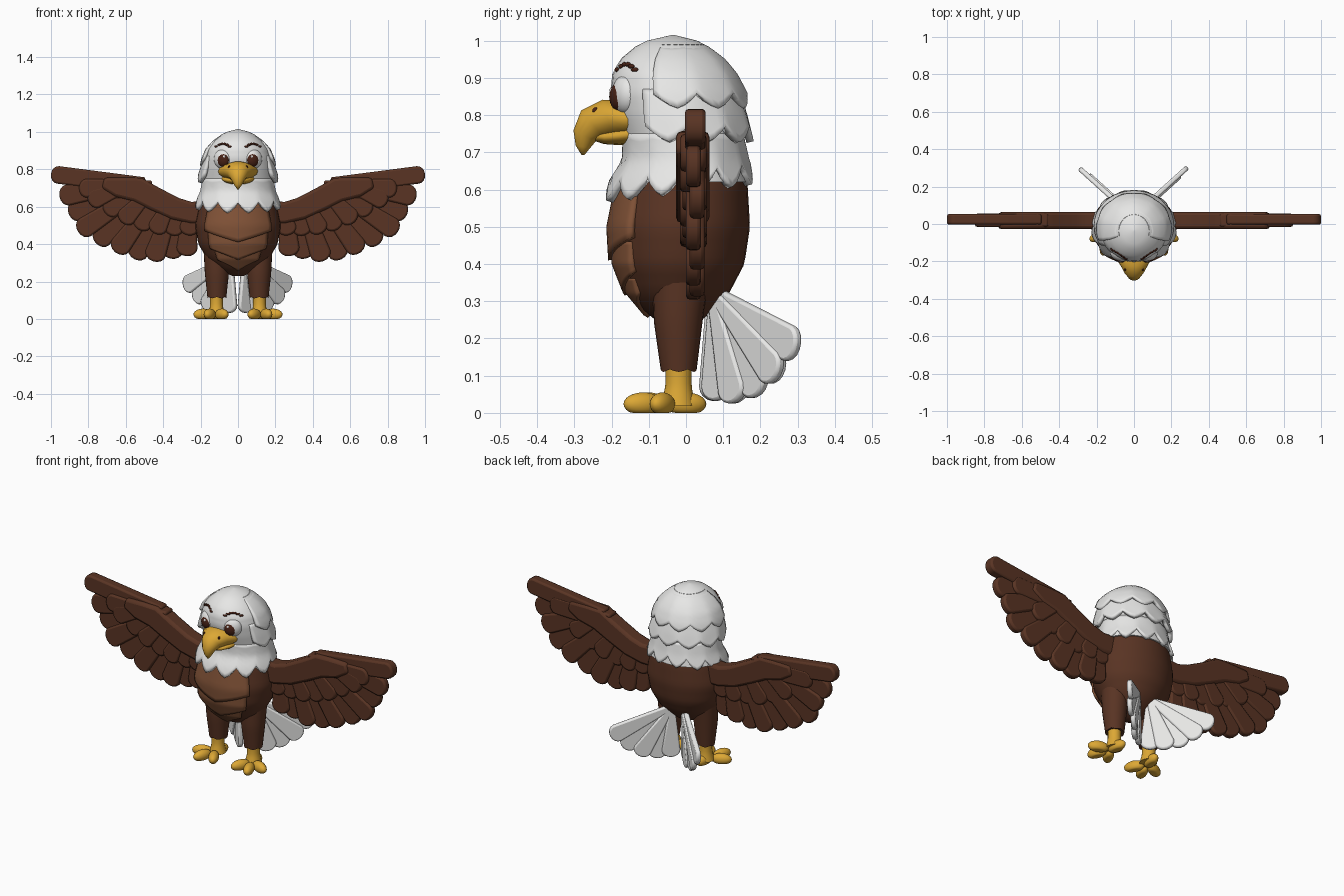
import bpy, bmesh
from math import sin, cos, radians, pi
from mathutils import Vector, Matrix

cube = bpy.data.objects.get("Cube")
if cube:
    bpy.data.objects.remove(cube, do_unlink=True)


def material(name, rgb):
    m = bpy.data.materials.new(name)
    m.use_nodes = True
    m.diffuse_color = (*rgb, 1)
    m.node_tree.nodes["Principled BSDF"].inputs["Base Color"].default_value = (*rgb, 1)
    return m


WHITE = material("white feathers", (.82, .82, .81))
BROWN = material("brown feathers", (.10, .034, .017))
TAN = material("chest brown", (.22, .085, .038))
YELLOW = material("yellow", (.72, .39, .035))
DARK = material("eye brown", (.065, .016, .008))


def finish(bm, name, mat, angle=40):
    me = bpy.data.meshes.new(name)
    bm.to_mesh(me)
    bm.free()
    me.materials.append(mat)
    ob = bpy.data.objects.new(name, me)
    bpy.context.collection.objects.link(ob)
    bpy.ops.object.select_all(action="DESELECT")
    ob.select_set(True)
    bpy.context.view_layer.objects.active = ob
    bpy.ops.object.shade_smooth_by_angle(angle=radians(angle))
    return ob


def surf(prof, z, a, off=0, cx=0):
    """Point on a stack of ellipses (z, half width, front y, back y); angle 0 is the front."""
    z = max(min(z, prof[0][0]), prof[-1][0])
    for p, q in zip(prof, prof[1:]):
        if p[0] >= z >= q[0]:
            t = (p[0] - z) / (p[0] - q[0])
            rx, yf, yb = [p[i] + (q[i] - p[i]) * t for i in (1, 2, 3)]
            break
    return Vector((cx + (rx + off) * sin(a), (yf + yb) / 2 - ((yb - yf) / 2 + off) * cos(a), z))


def shell(name, prof, mat, top, bottom, span=(0, 360), n=32, rows=16, off=(0, 0), cx=0, thick=0):
    """Skin over a profile, from height top(a) down to bottom(a)."""
    bm = bmesh.new()
    closed = span[1] - span[0] == 360
    cols = n if closed else n + 1
    grid = []
    for v in range(rows + 1):
        t = v / rows
        row = []
        for u in range(cols):
            deg = span[0] + (span[1] - span[0]) * u / n
            z = top + (bottom(deg, u) - top) * t
            row.append(bm.verts.new(surf(prof, z, radians(deg), off[0] + (off[1] - off[0]) * t, cx)))
        grid.append(row)
    for a, b in zip(grid, grid[1:]):
        for u in range(n):
            w = (u + 1) % cols
            bm.faces.new((a[u], b[u], b[w], a[w]))
    if closed and not thick:
        bm.faces.new(grid[0])
        bm.faces.new(grid[-1][::-1])
    ob = finish(bm, name, mat)
    if thick:
        mod = ob.modifiers.new("thickness", "SOLIDIFY")
        mod.thickness, mod.offset = thick, -1
    return ob


def teeth(low, high, period):
    """Zigzag edge repeating every few columns, with the valley on column zero."""
    return lambda deg, u: low + (high - low) * abs((u % period) / period * 2 - 1) ** 1.4


def plate(name, outline, origin, u, normal, thick, mat, bevel=.01):
    """Flat bevelled slab from a 2D outline."""
    u, normal = u.normalized(), normal.normalized()
    v = normal.cross(u)
    bm = bmesh.new()
    vs = [bm.verts.new(origin + u * a + v * b - normal * thick / 2) for a, b in outline]
    face = bm.faces.new(vs)
    ext = bmesh.ops.extrude_face_region(bm, geom=[face])["geom"]
    bmesh.ops.translate(bm, vec=normal * thick, verts=[g for g in ext if isinstance(g, bmesh.types.BMVert)])
    bmesh.ops.recalc_face_normals(bm, faces=bm.faces)
    ob = finish(bm, name, mat)
    mod = ob.modifiers.new("soft edge", "BEVEL")
    mod.width, mod.segments, mod.limit_method = bevel, 2, "ANGLE"
    mod.angle_limit = radians(50)
    return ob


def feather(name, base, tip, normal, half, thick, mat, root=.6, bevel=.01):
    base, tip = Vector(base), Vector(tip)
    length = (tip - base).length
    arc = [radians(-90 + 180 * i / 8) for i in range(9)]
    outline = [(0, -half * root)]
    outline += [(length - half * .8 + half * .8 * cos(a), half * sin(a)) for a in arc]
    outline += [(0, half * root)]
    return plate(name, outline, base, tip - base, Vector(normal), thick, mat, bevel)


def ball(name, loc, scale, mat, turn=0, floor=None):
    bm = bmesh.new()
    m = Matrix.Translation(loc) @ Matrix.Rotation(radians(turn), 4, "Z") @ Matrix.Diagonal((*scale, 1))
    bmesh.ops.create_uvsphere(bm, u_segments=20, v_segments=12, radius=1, matrix=m)
    if floor is not None:
        for v in bm.verts:
            v.co.z = max(v.co.z, floor)
    return finish(bm, name, mat)


def beak(name, rings):
    """Hooked loft; each ring is (y, z, half width, half height, downward tilt)."""
    bm = bmesh.new()
    n, loops = 18, []
    for y, z, rx, rz, tilt in rings:
        up = Vector((0, -sin(radians(tilt)), cos(radians(tilt))))
        angs = [2 * pi * i / n for i in range(n)]
        loops.append([bm.verts.new(Vector((rx * cos(a), y, z)) + up * rz * sin(a)) for a in angs])
    for a, b in zip(loops, loops[1:]):
        for i in range(n):
            bm.faces.new((a[i], a[(i + 1) % n], b[(i + 1) % n], b[i]))
    bm.faces.new(loops[0])
    bm.faces.new(loops[-1])
    bmesh.ops.recalc_face_normals(bm, faces=bm.faces)
    return finish(bm, name, YELLOW, 60)


# Body and overlapping chest feathers
body = [(.70, .17, -.15, .14), (.62, .205, -.185, .165), (.5, .23, -.203, .172), (.4, .212, -.192, .157),
        (.32, .165, -.155, .115), (.26, .1, -.1, .06), (.23, .03, -.04, 0)]
shell("body", body, BROWN, .70, lambda d, u: .23, rows=20)
for i, (top, low, half, lift) in enumerate([(.36, .255, 40, .012), (.46, .315, 45, .014), (.64, .41, 48, .016)]):
    shell(f"chest_layer_{i + 1}", body, TAN, top, lambda d, u: low + .06 * abs(d) / half,
          (-half, half), 16, 10, (.004, lift), thick=.02)

# Head with layered nape feathers and a ragged collar
head = [(1.015, .004, -.04, -.03), (1.005, .05, -.095, .02), (.985, .09, -.135, .06), (.95, .133, -.177, .1),
        (.91, .164, -.198, .127), (.86, .18, -.203, .145), (.80, .187, -.19, .152), (.74, .19, -.17, .155),
        (.68, .195, -.165, .16), (.62, .215, -.197, .172), (.56, .225, -.212, .175)]
shell("head", head, WHITE, 1.015, lambda d, u: .62, rows=26)
shell("crown_feathers", head, WHITE, .99, teeth(.82, .86, 6), (72, 288), 36, 10, (0, .02), thick=.018)
shell("nape_feathers", head, WHITE, .87, teeth(.73, .77, 6), (60, 300), 42, 8, (0, .026), thick=.02)
shell("collar", head, WHITE, .75, lambda d, u: teeth(.57, .625, 6)(d, u) + .045 * (1 - cos(radians(d))) / 2,
      n=72, rows=8, off=(0, .012), thick=.02)

# Beak
beak("upper_beak", [(-.13, .79, .112, .045, 0), (-.17, .79, .104, .05, 5), (-.21, .79, .08, .054, 15),
                    (-.25, .775, .055, .05, 40), (-.272, .745, .036, .034, 65), (-.277, .715, .02, .02, 80),
                    (-.277, .693, .004, .004, 85)])
beak("lower_beak", [(-.13, .755, .095, .035, 0), (-.18, .745, .08, .026, 0), (-.22, .74, .055, .018, 0),
                    (-.25, .742, .02, .01, 0)])

for side, s in (("left", 1), ("right", -1)):
    # Face details
    ball(side + "_eye", (s * .082, -.163, .855), (.05, .034, .052), WHITE, s * 28)
    ball(side + "_pupil", (s * .08, -.182, .85), (.034, .022, .037), DARK, s * 24)
    ball(side + "_eye_glint", (s * .075, -.2, .867), (.008, .005, .008), WHITE, s * 20)
    ball(side + "_nostril", (s * .047, -.243, .812), (.006, .009, .009), DARK, s * 20)
    for i in range(6):
        a = 17 + 6.5 * i
        p = surf(head, .917 + .02 * sin(pi * (i + .5) / 6), radians(a), .001)
        ball(f"{side}_brow_{i + 1}", (s * p.x, p.y, p.z), (.012, .005, .006), DARK, s * a)

    # Leg and foot
    leg = [(.36, .07, -.09, .06), (.25, .065, -.087, .045), (.11, .05, -.067, .028)]
    shell(side + "_leg", leg, BROWN, .36, teeth(.11, .117, 4), n=24, rows=8, cx=s * .113)
    shank = [(.14, .034, -.055, .015), (.07, .034, -.055, .015), (.02, .045, -.07, .025)]
    shell(side + "_shank", shank, YELLOW, .14, lambda d, u: .02, n=16, rows=6, cx=s * .115)
    for i, (ang, reach) in enumerate([(-28, .075), (20, .085), (66, .07), (190, .035)]):
        a = radians(ang)
        loc = (s * (.122 + reach * sin(a)), -.035 - reach * cos(a), .024)
        ball(f"{side}_toe_{i + 1}", loc, (.028, .056, .031), YELLOW, s * ang, 0)

    # Wing: long feathers, coverts, then the leading arm
    count = 9
    tips = [(.955, .655), (.905, .56), (.855, .465), (.76, .405), (.655, .355), (.555, .32), (.455, .308),
            (.36, .322), (.275, .335)]
    for i, (x, z) in enumerate(tips):
        t = i / (count - 1)
        y = .025 + (.005 if i % 2 else -.005)
        feather(f"{side}_flight_feather_{i + 1}", (s * (.62 - .36 * t), y, .71 - .13 * t),
                (s * x, y, z), (0, 1, 0), .056, .04, BROWN)
    for i in range(7):
        t = i / 6
        y = .02 + (.003 if i % 2 else -.003)
        tip = (s * (.80 - .53 * t), y, .615 - .18 * t + .05 * (t - .5) ** 2 - .045 * sin(pi * t))
        feather(f"{side}_covert_{i + 1}", (s * (.60 - .36 * t), y, .71 - .12 * t), tip,
                (0, 1, 0), .052, .066, BROWN)
    feather(side + "_wing_tip", (s * .5, .025, .71), (s * 1.0, .025, .775), (0, 1, 0), .047, .056, BROWN, 1)
    feather(side + "_wing_hand", (s * .46, .02, .69), (s * .85, .02, .7), (0, 1, 0), .05, .07, BROWN, 1)
    arm = [(.14, .63), (.25, .626), (.315, .646), (.42, .70), (.515, .754), (.60, .757), (.715, .755), (.73, .70),
           (.66, .655), (.56, .63), (.47, .585), (.36, .535), (.25, .51), (.14, .51)]
    plate(side + "_wing_arm", [(s * x, -z) for x, z in arm], Vector((0, .018, 0)), Vector((1, 0, 0)),
          Vector((0, 1, 0)), .09, BROWN, .016)

    # Tail fan, standing on edge and swept outward
    out = Vector((s * .74, .67, 0))
    normal = out.cross(Vector((0, 0, 1)))
    root = Vector((s * .04, .075, .325))
    for i in range(5):
        a = radians(-25 - 16 * i)
        direction = out * cos(a) + Vector((0, 0, sin(a)))
        shift = normal * (.004 if i % 2 else -.004)
        feather(f"{side}_tail_feather_{i + 1}", root + shift, root + shift + direction * (.365 - .018 * i),
                normal, .05, .026, WHITE, .3, .008)
